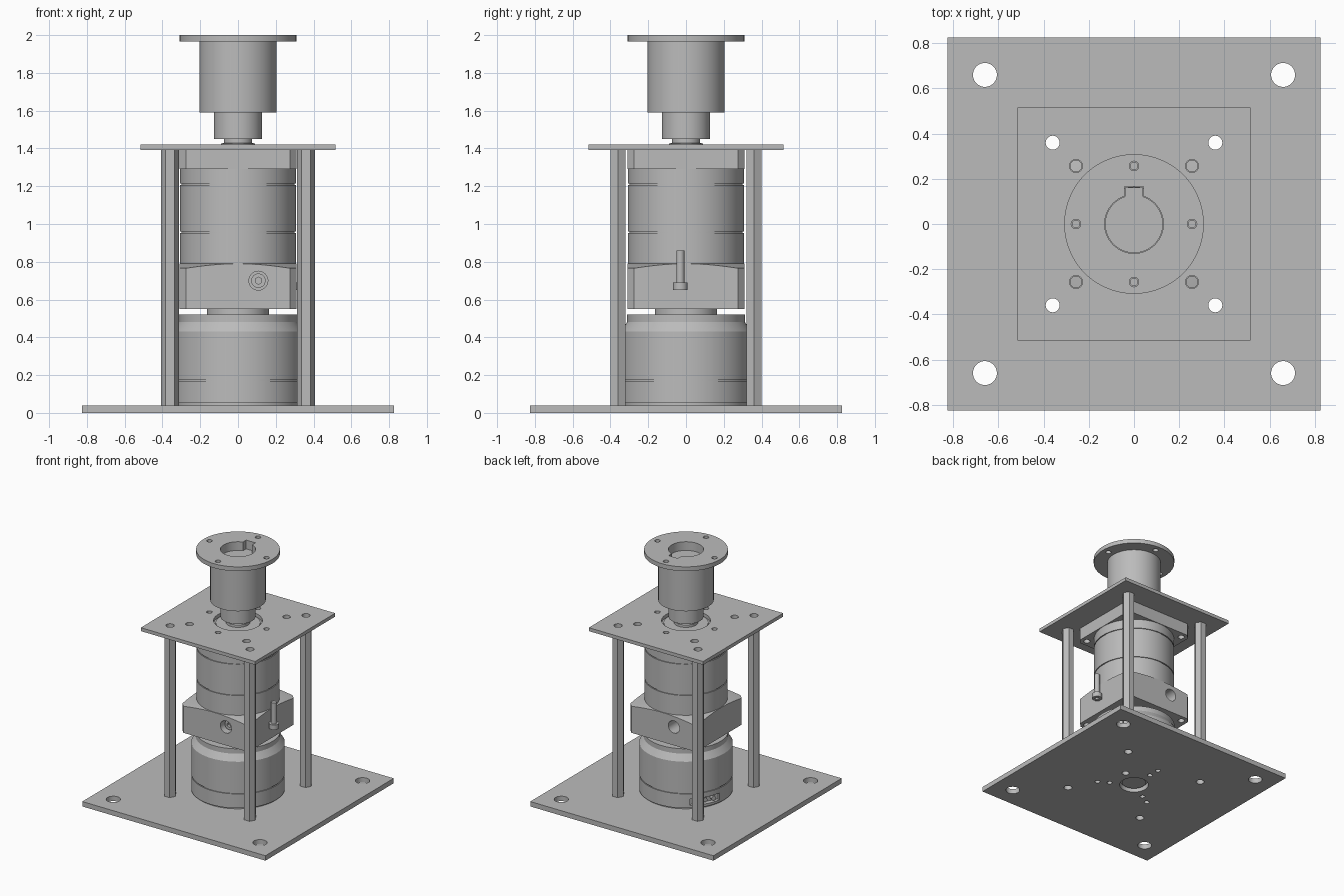
import bpy, bmesh, math
from mathutils import Matrix, Vector

cube = bpy.data.objects.get("Cube")
if cube:
    bpy.data.objects.remove(cube)

grey = bpy.data.materials.new("machined grey")
grey.use_nodes = True
COLOUR = (0.5, 0.5, 0.5, 1)
grey.diffuse_color = COLOUR
grey.node_tree.nodes["Principled BSDF"].inputs["Base Color"].default_value = COLOUR


def finish(bm, name):
    bmesh.ops.recalc_face_normals(bm, faces=bm.faces)
    mesh = bpy.data.meshes.new(name)
    bm.to_mesh(mesh)
    bm.free()
    mesh.materials.append(grey)
    ob = bpy.data.objects.new(name, mesh)
    bpy.context.collection.objects.link(ob)
    return ob


def select(ob):
    bpy.ops.object.select_all(action='DESELECT')
    ob.select_set(True)
    bpy.context.view_layer.objects.active = ob


def smooth(ob):
    select(ob)
    bpy.ops.object.shade_smooth_by_angle(angle=math.radians(25))


def add_box(bm, size, loc, turn=0):
    m = Matrix.Translation(loc) @ Matrix.Rotation(turn, 4, 'Z') @ Matrix.Diagonal((*size, 1))
    bmesh.ops.create_cube(bm, size=1, matrix=m)


def add_rod(bm, r, start, end, sides=32):
    start, end = Vector(start), Vector(end)
    axis = end - start
    rot = axis.to_track_quat('Z', 'Y').to_matrix().to_4x4() if abs(axis.z) < 1e-6 else Matrix()
    bmesh.ops.create_cone(bm, cap_ends=True, segments=sides, radius1=r, radius2=r,
                          depth=axis.length, matrix=Matrix.Translation((start + end) / 2) @ rot)


def upright(bm, r, points, z0, z1, sides=32):
    for x, y in points:
        add_rod(bm, r, (x, y, z0), (x, y, z1), sides)


def lathe(name, profile, bored=False, sides=96):
    """Turn a radius/height profile round the vertical axis."""
    bm = bmesh.new()
    rings = [[bm.verts.new((r * math.cos(math.tau * i / sides), r * math.sin(math.tau * i / sides), z))
              for i in range(sides)] for r, z in profile]
    pairs = list(zip(rings, rings[1:]))
    if bored:
        pairs.append((rings[-1], rings[0]))
    else:
        bm.faces.new(rings[0])
        bm.faces.new(rings[-1])
    for a, b in pairs:
        for i in range(sides):
            j = (i + 1) % sides
            bm.faces.new((a[i], a[j], b[j], b[i]))
    return finish(bm, name)


def boolean(ob, cutter, mode='DIFFERENCE'):
    mod = ob.modifiers.new("cut", 'BOOLEAN')
    mod.operation, mod.solver, mod.object = mode, 'EXACT', cutter
    cutter.hide_render = True
    select(ob)
    bpy.ops.object.modifier_apply(modifier="cut")
    bpy.data.objects.remove(cutter)


def square(d):
    return [(x, y) for x in (-d, d) for y in (-d, d)]


def circle(r, degrees):
    return [(r * math.cos(math.radians(a)), r * math.sin(math.radians(a))) for a in degrees]


def block(name, z0, z1, half=0.31, chamfer=0.036):
    """Square block with its upright corners cut off."""
    bm = bmesh.new()
    add_box(bm, (2 * half, 2 * half, z1 - z0), (0, 0, (z0 + z1) / 2))
    corners = [e for e in bm.edges if abs(e.verts[0].co.z - e.verts[1].co.z) > 0.01]
    bmesh.ops.bevel(bm, geom=corners, offset=chamfer, segments=1, affect='EDGES')
    return finish(bm, name)


POSTS, BOLTS, AXES = square(0.36), square(0.257), circle(0.257, (0, 90, 180, 270))
THIRDS = (-30, 90, 210)

# Base plate with corner, post and motor mounting holes
bm = bmesh.new()
add_box(bm, (1.65, 1.65, 0.04), (0, 0, 0.02))
base = finish(bm, "base_plate")
bm = bmesh.new()
upright(bm, 0.053, square(0.66), -0.1, 0.1, 48)
upright(bm, 0.031, POSTS, -0.1, 0.1)
upright(bm, 0.02, circle(0.285, THIRDS) + circle(0.19, THIRDS), -0.1, 0.1)
upright(bm, 0.027, circle(0.19, (30,)), -0.1, 0.1)
upright(bm, 0.11, [(0, 0)], -0.1, 0.1, 64)
boolean(base, finish(bm, "base_cutter"))
smooth(base)

# Top plate
bm = bmesh.new()
add_box(bm, (1.03, 1.03, 0.028), (0, 0, 1.406))
top = finish(bm, "top_plate")
bm = bmesh.new()
upright(bm, 0.031, POSTS, 1.3, 1.5)
upright(bm, 0.029, BOLTS, 1.3, 1.5)
upright(bm, 0.021, AXES, 1.3, 1.5)
upright(bm, 0.18, [(0, 0)], 1.3, 1.5, 64)
boolean(top, finish(bm, "top_cutter"))
smooth(top)

# Hollow hexagonal posts
bm = bmesh.new()
upright(bm, 0.047, POSTS, 0.04, 1.392, 6)
# Turn a corner of each hexagon to the side
for x, y in POSTS:
    verts = [v for v in bm.verts if (v.co.xy - Vector((x, y))).length < 0.06]
    if max(abs(v.co.x - x) for v in verts) < 0.045:
        bmesh.ops.rotate(bm, verts=verts, cent=(x, y, 0), matrix=Matrix.Rotation(math.pi / 6, 3, 'Z'))
posts = finish(bm, "hex_posts")
bm = bmesh.new()
upright(bm, 0.031, POSTS, 0, 1.5)
boolean(posts, finish(bm, "post_cutter"))
smooth(posts)

# Motor with grooved lower cap, sloped shoulder and boss
motor = lathe("motor", [(0.09, 0.02), (0.09, 0.04), (0.33, 0.04), (0.33, 0.052), (0.345, 0.052),
                        (0.345, 0.168), (0.338, 0.168), (0.338, 0.176), (0.345, 0.176),
                        (0.345, 0.43), (0.312, 0.48), (0.312, 0.52), (0.165, 0.52), (0.165, 0.56)])
ANGLE = math.radians(150)
out = Vector((math.cos(ANGLE), math.sin(ANGLE), 0))
side = Vector((-out.y, out.x, 0))
bm = bmesh.new()
add_box(bm, (0.08, 0.24, 0.055), out * 0.345 + Vector((0, 0, 0.1)), ANGLE)
boolean(motor, finish(bm, "motor_cutter"))
smooth(motor)

# Motor terminals
bm = bmesh.new()
for k in (-1, 0, 1):
    p = out * 0.3 + side * 0.07 * k + Vector((0, 0, 0.1))
    add_rod(bm, 0.018, p, p + out * 0.035, 16)
smooth(finish(bm, "motor_terminals"))

# Gearbox clamp block with turned top and screw pockets
clamp = block("clamp_block", 0.55, 0.83)
boolean(clamp, lathe("turning", [(0.5, 0.5), (0.5, 0.746), (0.305, 0.791)]), 'INTERSECT')
bm = bmesh.new()
for s in (-1, 1):
    add_rod(bm, 0.05, (-0.108 * s, 0.4 * s, 0.7), (-0.108 * s, 0.2 * s, 0.7))
upright(bm, 0.025, BOLTS, 0.5, 0.65)
boolean(clamp, finish(bm, "clamp_cutter"))
smooth(clamp)


# Socket head screws, one in the clamp and one upright beside it
def screw(name, seat, direction, length, r_shank, r_head, head):
    seat, d = Vector(seat), Vector(direction)
    bm = bmesh.new()
    add_rod(bm, r_head, seat, seat - d * head)
    ob = finish(bm, name)
    bm = bmesh.new()
    add_rod(bm, r_head * 0.5, seat - d * head * 0.4, seat - d * head * 1.5, 6)
    boolean(ob, finish(bm, "socket_cutter"))
    bm = bmesh.new()
    add_rod(bm, r_shank, seat, seat + d * length)
    smooth(finish(bm, name + "_shank"))
    smooth(ob)


screw("clamp_screw", (0.108, -0.23, 0.7), (0, 1, 0), 0.05, 0.02, 0.038, 0.04)
screw("loose_screw", (0.345, -0.03, 0.69), (0, 0, 1), 0.17, 0.021, 0.038, 0.04)

# Gearbox barrel with two grooves
R, G = 0.307, 0.3
smooth(lathe("gearbox", [(R, 0.78), (R, 0.952), (G, 0.952), (G, 0.96), (R, 0.96),
                         (R, 1.206), (G, 1.206), (G, 1.214), (R, 1.214), (R, 1.3)]))

# Gearbox mounting flange
flange = block("gearbox_flange", 1.29, 1.392)
bm = bmesh.new()
upright(bm, 0.025, BOLTS, 1.2, 1.5)
upright(bm, 0.016, AXES, 1.34, 1.5)
boolean(flange, finish(bm, "flange_cutter"))
smooth(flange)

# Output shaft with its pilot boss and key
smooth(lathe("output_shaft", [(0.165, 1.38), (0.165, 1.405), (0.09, 1.405), (0.09, 1.425), (0.075, 1.43),
                              (0.075, 1.45), (0.128, 1.45), (0.128, 1.93)]))
bm = bmesh.new()
add_box(bm, (0.08, 0.07, 0.3), (0, 0.127, 1.78))
finish(bm, "shaft_key")

# Flanged coupling with keyway
coupling = lathe("coupling", [(0.13, 1.59), (0.205, 1.59), (0.205, 1.965), (0.309, 1.965),
                              (0.309, 2.0), (0.13, 2.0)], bored=True)
bm = bmesh.new()
add_box(bm, (0.084, 0.085, 0.6), (0, 0.1225, 1.8))
upright(bm, 0.021, AXES, 1.9, 2.1)
boolean(coupling, finish(bm, "coupling_cutter"))
smooth(coupling)
